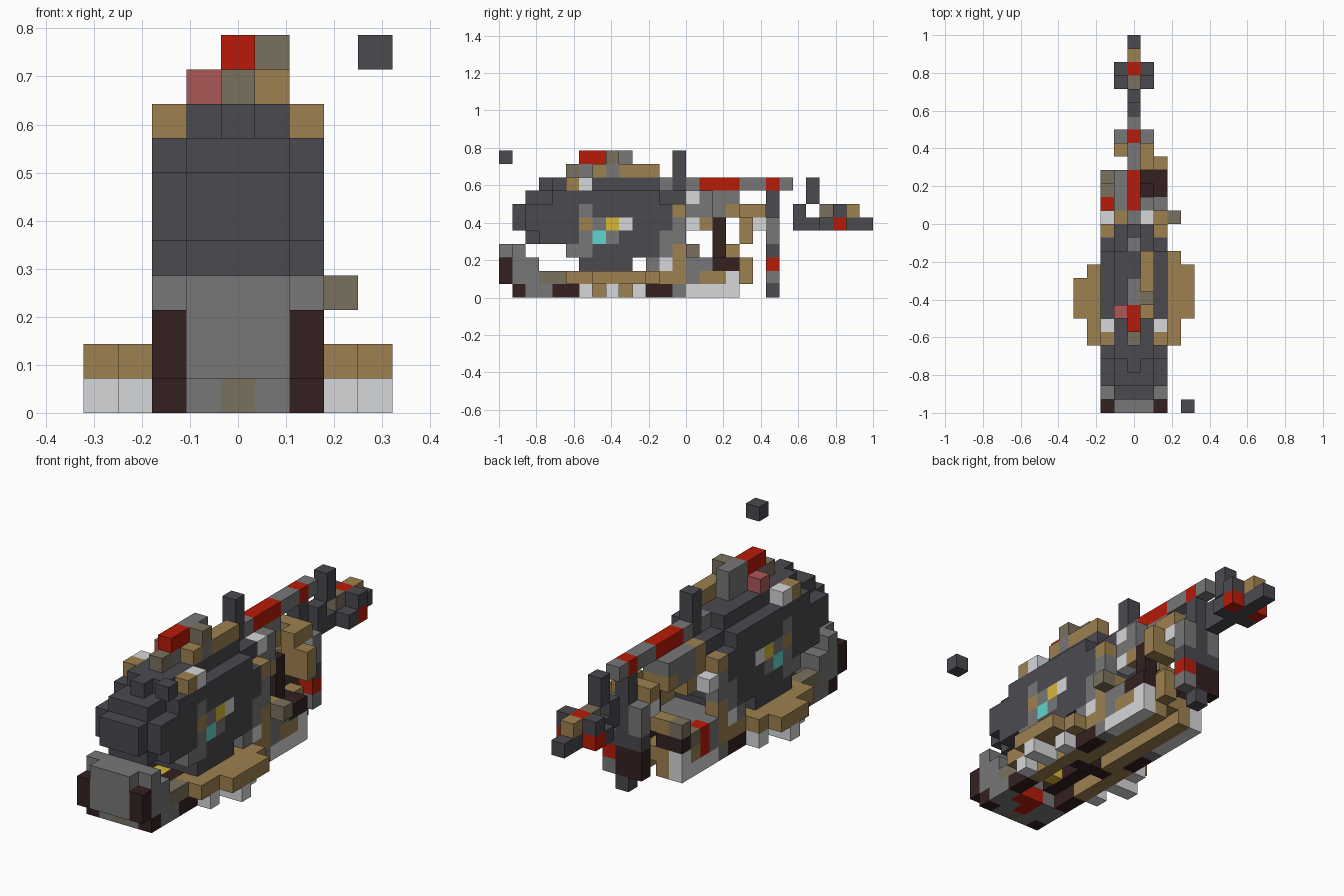
import bpy
import bmesh
from mathutils import Vector

if "Cube" in bpy.data.objects:
    bpy.data.objects.remove(bpy.data.objects["Cube"], do_unlink=True)

UNIT = 1 / 14  # edge of one block
HEX = {
    "charcoal": "4a4a50", "mid_grey": "777777", "pale_grey": "d6d7d9",
    "tan": "9d8150", "olive_grey": "7a705d", "dark_brown": "342020",
    "red": "b81a08", "faded_red": "ab5857", "turquoise": "60d6cd", "gold": "d8b638",
}
NAMES = list(HEX)
CHAR, GREY, PALE, TAN, OLIVE, BROWN, RED, FADED, TURQ, GOLD = range(len(NAMES))


def make_material(name):
    rgb = [int(HEX[name][n:n + 2], 16) / 255 for n in (0, 2, 4)]
    col = [((c + 0.055) / 1.055) ** 2.4 for c in rgb] + [1]
    mat = bpy.data.materials.new(name)
    mat.use_nodes = True
    mat.diffuse_color = col
    mat.node_tree.nodes["Principled BSDF"].inputs["Base Color"].default_value = col
    return mat


MATERIALS = [make_material(n) for n in NAMES]
cells = {}  # block position -> (part, colour)


def span(v):
    return range(v[0], v[1] + 1) if isinstance(v, tuple) else (v,)


def fill(part, colour, x, y, z):
    """Fill a box of blocks; later boxes replace earlier ones."""
    for i in span(x):
        for j in span(y):
            for k in span(z):
                cells[i, j, k] = (part, colour)


def pair(part, colour, x, y, z):
    """Fill the same box on both sides."""
    for i in span(x):
        fill(part, colour, i, y, z)
        fill(part, colour, -i, y, z)


# Main hull with stepped nose, crown and belly
fill("hull", CHAR, (-1, 1), 1, (5, 6))
fill("hull", CHAR, (-1, 1), (2, 12), (4, 7))
pair("hull", CHAR, 2, (2, 12), (5, 6))
pair("hull", CHAR, 2, (3, 12), 4)
pair("hull", CHAR, 2, (4, 11), 7)
fill("hull", CHAR, (-2, 2), (5, 12), 3)
fill("hull", CHAR, (-2, 2), (6, 9), 2)
fill("hull", CHAR, 0, (3, 12), 8)
pair("hull", CHAR, 1, (4, 11), 8)
fill("hull", CHAR, (-1, 1), 13, (4, 7))
pair("hull", GREY, 2, 12, (3, 4))

# Coloured side panel on both flanks
pair("hull", GREY, 2, 6, (3, 6))
pair("hull", GREY, 2, 5, 3)
pair("hull", GREY, 2, 7, 5)
pair("hull", GREY, 2, 8, 4)
pair("hull", TAN, 2, 6, 5)
pair("hull", GOLD, 2, 8, 5)
pair("hull", PALE, 2, 9, 5)
pair("hull", TURQ, 2, 7, 4)

# Roof fittings
pair("roof_fittings", TAN, 2, 5, 8)
pair("roof_fittings", PALE, 2, 6, 8)
fill("roof_fittings", OLIVE, 0, 5, 9)
fill("roof_fittings", GREY, 0, (6, 9), 9)
fill("roof_fittings", FADED, -1, 7, 9)
fill("roof_fittings", TAN, 1, 7, 9)
fill("roof_fittings", GREY, 1, 8, 9)
fill("roof_fittings", TAN, 1, (9, 11), 9)
fill("roof_fittings", RED, 0, (6, 7), 10)
fill("roof_fittings", GREY, 0, (8, 9), 10)
fill("roof_fittings", OLIVE, 1, 8, 10)
fill("roof_fittings", GREY, 0, 12, 8)
fill("antenna", CHAR, 0, 13, (8, 10))

# Front bumper
fill("bumper", GREY, (-1, 1), 0, (1, 3))
fill("bumper", GREY, (-2, 2), 1, (1, 3))
fill("bumper", GREY, (-2, 2), 2, (1, 2))
pair("bumper", BROWN, 2, 0, (1, 2))
fill("bumper", GREY, (-2, 2), (1, 3), 0)
fill("bumper", OLIVE, 0, 1, 0)
fill("bumper", RED, 0, (2, 3), 0)
fill("bumper", RED, 1, 3, 0)
pair("bumper", BROWN, 2, 1, 0)

# Base frame around an open middle
pair("base_frame", OLIVE, 2, (3, 4), 1)
pair("base_frame", TAN, 2, (5, 13), 1)
pair("base_frame", BROWN, 2, (4, 5), 0)
pair("base_frame", BROWN, 1, (4, 8), 1)
pair("base_frame", TAN, 2, (6, 10), 0)
pair("base_frame", BROWN, 2, (11, 12), 0)
pair("base_frame", GREY, 2, 13, 0)
fill("base_frame", BROWN, (-1, 1), 9, (0, 1))
fill("base_frame", TAN, (-1, 1), (10, 13), 1)
pair("base_frame", TAN, 1, (10, 12), 0)
fill("lamp", GOLD, 0, 5, 1)

# Side outriggers and feet
pair("outrigger", TAN, 3, (5, 10), 1)
pair("outrigger", TAN, 4, (7, 9), 1)
fill("outrigger", TAN, 3, 11, 1)
fill("outrigger", TAN, 4, 10, 1)
for y in (6, 8, 10):
    pair("outrigger_feet", PALE, 3, y, 0)
pair("outrigger_feet", PALE, 4, 8, 0)

# Rear machinery below the boom
fill("rear_base", TAN, (-1, 1), (14, 17), 1)
pair("rear_base", PALE, 2, (14, 17), 0)
pair("rear_base", TAN, 1, (13, 17), 0)
pair("rear_base", GREY, 2, 14, 1)
pair("rear_base", TAN, 2, (15, 16), 1)
pair("rear_base", PALE, 2, 17, 1)
pair("rear_base", GREY, 2, 11, 2)
pair("rear_base", PALE, 2, 12, 2)
pair("rear_base", TAN, 2, 13, (2, 3))
fill("rear_base", GREY, (-1, 1), (11, 15), 2)
pair("rear_base", GREY, 2, (14, 15), 2)
fill("rear_base", RED, -2, 15, (1, 2))
fill("rear_base", OLIVE, 3, 14, 3)
fill("rear_base", TAN, 2, 14, 3)
pair("rear_base", BROWN, (1, 2), (16, 17), 2)
fill("rear_base", OLIVE, -2, 16, 2)
fill("rear_base", BROWN, 1, 16, (3, 5))
fill("rear_base", OLIVE, -2, 17, 3)
fill("rear_base", TAN, (-1, 0), 17, 3)
fill("rear_base", TAN, 1, 18, (1, 2))

# Rear upper housing
pair("rear_housing", TAN, 2, 13, 6)
pair("rear_housing", GREY, 2, 13, (4, 5))
fill("rear_housing", GREY, (-1, 0), (14, 17), (6, 7))
fill("rear_housing", GREY, 1, (14, 15), (6, 7))
fill("rear_housing", TAN, -1, 14, (6, 7))
fill("rear_housing", PALE, 1, 14, 7)
pair("rear_housing", PALE, 1, 14, 5)
fill("rear_housing", PALE, -2, 14, 5)
pair("rear_housing", TAN, 1, 15, 5)
fill("rear_housing", TAN, (-1, 0), 17, 6)
fill("rear_housing", TAN, 2, 18, (4, 5))
fill("rear_housing", TAN, 1, 18, (4, 6))
pair("rear_housing", TAN, 1, 19, 6)
pair("rear_housing", PALE, 1, 19, 5)

# Top boom
fill("boom", GREY, 0, (14, 21), 8)
fill("boom", RED, 0, (15, 17), 8)
fill("boom", RED, 0, 20, 8)

# Rear column
fill("rear_column", CHAR, 0, 20, (0, 7))
pair("rear_column", GREY, 1, 20, (4, 5))
pair("rear_column", CHAR, 1, 20, 3)
fill("rear_column", BROWN, (-1, 0), 20, (1, 2))
fill("rear_column", RED, 1, 20, 2)
fill("rear_column", GREY, 1, 20, 1)
fill("rear_column", TAN, 0, 19, (5, 6))

# Tail assembly
fill("tail", CHAR, 0, 22, (5, 6))
fill("tail", CHAR, 0, (23, 27), 5)
fill("tail_mast", CHAR, 0, 23, (7, 8))
pair("tail", CHAR, 1, 24, 5)
fill("tail", OLIVE, 0, 24, 6)
pair("tail", RED, 1, 25, 5)
pair("tail", CHAR, 1, 25, 6)
fill("tail", RED, 0, 25, 6)
fill("tail", TAN, 0, 26, 6)

# Loose floating block
fill("floating_block", CHAR, 4, 0, 10)


def build(part):
    """Mesh the exposed faces of one part's blocks."""
    bm = bmesh.new()
    for pos, (owner, colour) in cells.items():
        if owner != part:
            continue
        centre = Vector((pos[0], pos[1] - 13.5, pos[2] + 0.5))
        for axis in range(3):
            for sign in (-1, 1):
                step = Vector((0, 0, 0))
                step[axis] = sign
                if tuple(p + int(s) for p, s in zip(pos, step)) in cells:
                    continue
                a = Vector((0, 0, 0))
                a[(axis + 1) % 3] = 1
                b = step.cross(a)
                corners = (-a - b, a - b, a + b, b - a)
                face = bm.faces.new([bm.verts.new((centre + (step + c) / 2) * UNIT) for c in corners])
                face.material_index = colour
    bmesh.ops.remove_doubles(bm, verts=bm.verts, dist=UNIT / 100)
    mesh = bpy.data.meshes.new(part)
    bm.to_mesh(mesh)
    bm.free()
    for mat in MATERIALS:
        mesh.materials.append(mat)
    bpy.context.collection.objects.link(bpy.data.objects.new(part, mesh))


for part in sorted({owner for owner, _ in cells.values()}):
    build(part)
